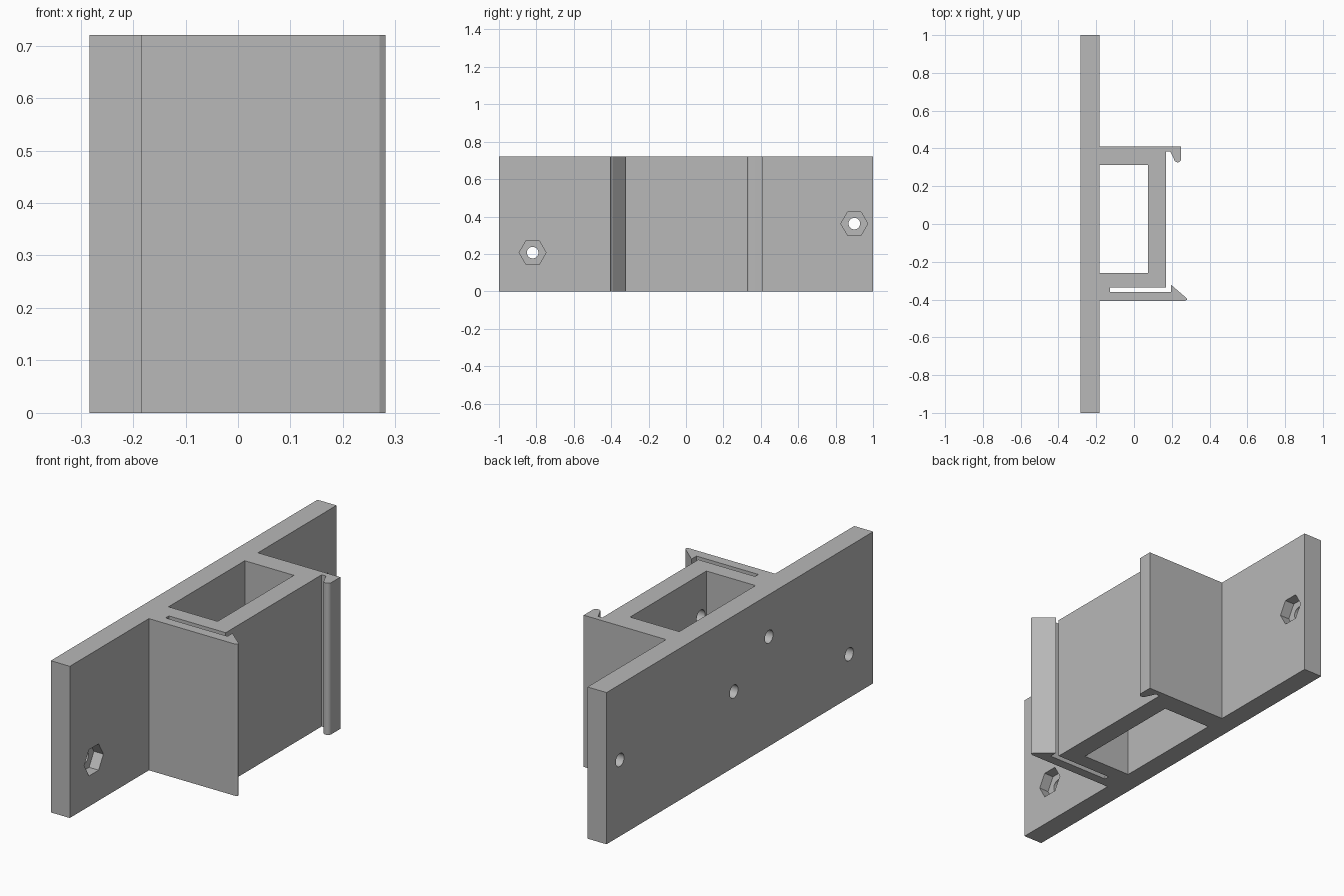
import bpy
import bmesh
from math import sin, cos, pi, radians

cube = bpy.data.objects.get("Cube")
if cube:
    bpy.data.objects.remove(cube, do_unlink=True)

HEIGHT = 0.72
BACK, FACE = -0.283, -0.183       # the two sides of the wall plate
BOX = 0.17                        # outer side of the box section

grey = bpy.data.materials.new("light_grey_plastic")
grey.use_nodes = True
grey.diffuse_color = (0.48, 0.48, 0.48, 1)
grey.node_tree.nodes["Principled BSDF"].inputs["Base Color"].default_value = (0.48, 0.48, 0.48, 1)


def prism(name, outline, start, end, along_x=False):
    """Extrude a counter-clockwise outline along z, or along x for (y, z) outlines."""
    bm = bmesh.new()

    def place(p, h):
        return (h, p[0], p[1]) if along_x else (p[0], p[1], h)

    low = [bm.verts.new(place(p, start)) for p in outline]
    high = [bm.verts.new(place(p, end)) for p in outline]
    bm.faces.new(low[::-1])
    bm.faces.new(high)
    for i in range(len(low)):
        j = (i + 1) % len(low)
        bm.faces.new((low[i], low[j], high[j], high[i]))
    mesh = bpy.data.meshes.new(name)
    bm.to_mesh(mesh)
    bm.free()
    mesh.materials.append(grey)
    obj = bpy.data.objects.new(name, mesh)
    bpy.context.collection.objects.link(obj)
    return obj


def arc(cx, cy, r, a0, a1, steps):
    """Points on an arc, angles in degrees."""
    angles = [radians(a0 + (a1 - a0) * i / steps) for i in range(steps + 1)]
    return [(cx + r * cos(a), cy + r * sin(a)) for a in angles]


def ring(cx, cy, r, sides):
    return arc(cx, cy, r, 0, 360, sides)[:-1]


def cut(body, cutter):
    """Subtract the cutter from the body and discard it."""
    mod = body.modifiers.new("cut", 'BOOLEAN')
    mod.operation = 'DIFFERENCE'
    mod.solver = 'EXACT'
    mod.object = cutter
    bpy.context.view_layer.objects.active = body
    bpy.ops.object.modifier_apply(modifier=mod.name)
    bpy.data.objects.remove(cutter, do_unlink=True)


# Outline of the whole extruded part, counter-clockwise from above
plate_front = [(BACK, -1), (FACE, -1), (FACE, -0.407)]
spring_clip = [(0.27, -0.407), (0.281, -0.4), (0.278, -0.392),
               (0.197, -0.323), (0.197, -0.36)]
slot = [(-0.128, -0.36), (-0.128, -0.335), (BOX, -0.335)]
hook = [(BOX, 0.385), (0.192, 0.385)]
hook += arc(0.231, 0.345, 0.0185, 200, 360, 10)
hook += [(0.2495, 0.411)]
plate_rear = [(FACE, 0.411), (FACE, 1), (BACK, 1)]
bracket = prism("mounting_bracket",
                plate_front + spring_clip + slot + hook + plate_rear, 0, HEIGHT)

# Open window of the box section
window = [(FACE, -0.26), (0.075, -0.26), (0.075, 0.312), (FACE, 0.312)]
cut(bracket, prism("window_cutter", window, -0.1, HEIGHT + 0.1))

# Screw holes with hexagonal nut pockets on the inner side of the plate
for y, z in [(-0.82, 0.207), (-0.218, 0.52), (0.045, 0.36), (0.9, 0.362)]:
    cut(bracket, prism("nut_cutter", ring(y, z, 0.072, 6),
                       FACE - 0.05, FACE + 0.01, True))
    cut(bracket, prism("screw_cutter", ring(y, z, 0.031, 24),
                       BACK - 0.1, 0.115, True))

# Smooth the round holes and hook, keep the edges sharp
bpy.ops.object.select_all(action='DESELECT')
bracket.select_set(True)
bpy.context.view_layer.objects.active = bracket
bpy.ops.object.shade_smooth_by_angle(angle=radians(25))
